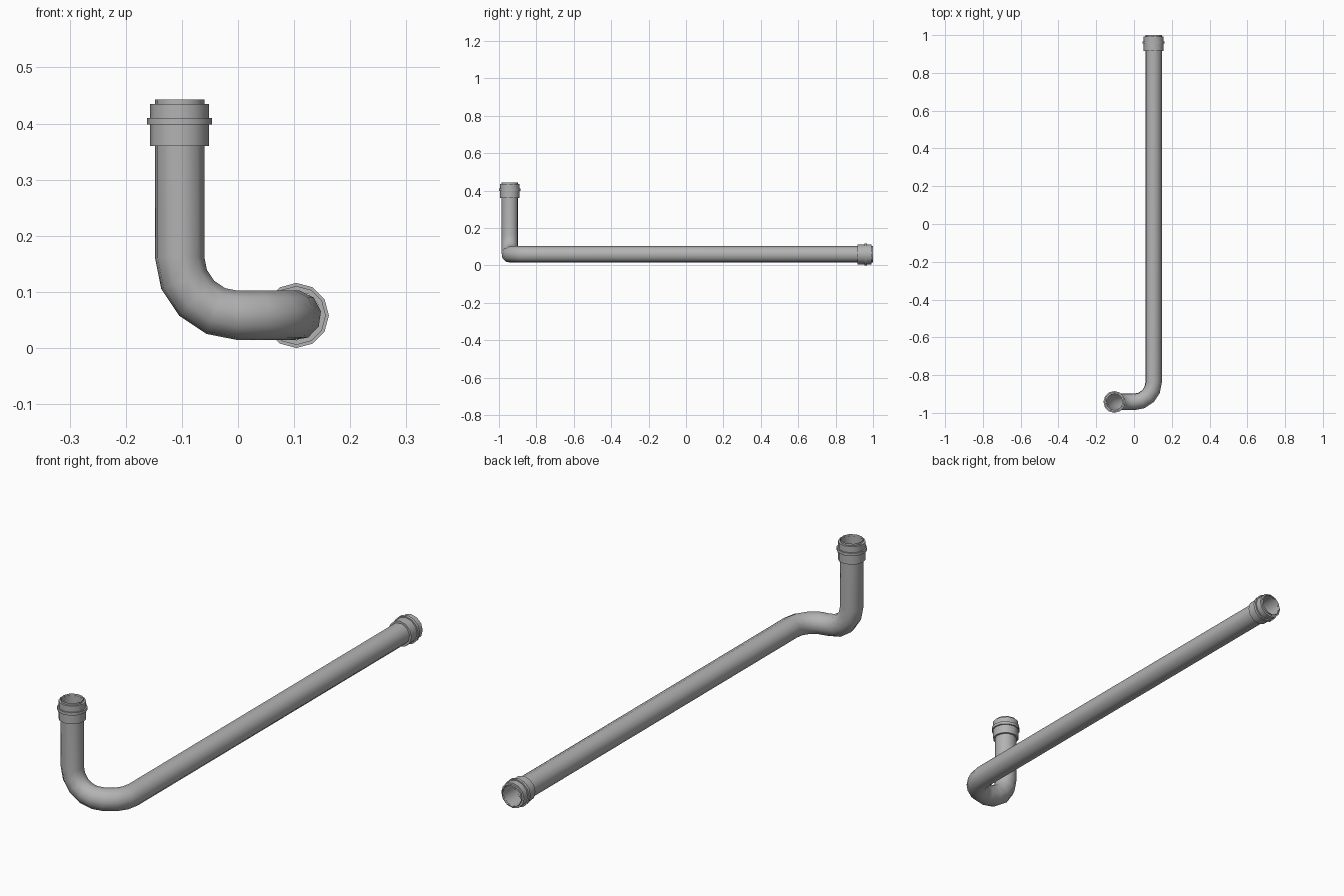
import bpy, bmesh
from math import sin, cos, pi, radians
from mathutils import Vector, Matrix

if "Cube" in bpy.data.objects:
    bpy.data.objects.remove(bpy.data.objects["Cube"], do_unlink=True)

grey = bpy.data.materials.new("plain_grey")
grey.use_nodes = True
grey.diffuse_color = (0.45, 0.45, 0.45, 1)
grey.node_tree.nodes["Principled BSDF"].inputs["Base Color"].default_value = grey.diffuse_color

BEND = 0.104      # centreline bend radius
RADIUS = 0.0445   # pipe radius
AXIS_Z = 0.058    # height of the long run
RISER_Y = -0.942
TOP = 0.443


def finish(name, bm):
    mesh = bpy.data.meshes.new(name)
    bm.to_mesh(mesh)
    bm.free()
    mesh.materials.append(grey)
    obj = bpy.data.objects.new(name, mesh)
    bpy.context.collection.objects.link(obj)
    bpy.ops.object.select_all(action="DESELECT")
    obj.select_set(True)
    bpy.context.view_layer.objects.active = obj
    bpy.ops.object.shade_smooth_by_angle(angle=radians(40))
    return obj


def bridge(bm, a, b):
    for i in range(len(a)):
        j = (i + 1) % len(a)
        bm.faces.new((a[i], a[j], b[j], b[i]))


def bend(centre, start, end, steps=4):
    """Quarter turn: start and end are the travel directions."""
    for i in range(steps + 1):
        t = pi / 2 * i / steps
        yield centre - end * cos(t) * BEND + start * sin(t) * BEND, start * cos(t) + end * sin(t)


# Pipe: down the riser, round two quarter bends and along the long run
X, Y, Z = Vector((1, 0, 0)), Vector((0, 1, 0)), Vector((0, 0, 1))
path = [(Vector((-BEND, RISER_Y, TOP)), -Z)]
path += bend(Vector((0, RISER_Y, AXIS_Z + BEND)), -Z, X)
path += list(bend(Vector((0, RISER_Y + BEND, AXIS_Z)), X, Y))[1:]
path.append((Vector((BEND, 1, AXIS_Z)), Y))

SIDES = 10
bm = bmesh.new()
side, previous, last = X.copy(), None, -Z
for point, direction in path:
    side = last.rotation_difference(direction) @ side
    other = direction.cross(side)
    ring = []
    for i in range(SIDES):
        a = 2 * pi * i / SIDES + radians(8)
        ring.append(bm.verts.new(point + (side * cos(a) + other * sin(a)) * RADIUS))
    if previous:
        bridge(bm, previous, ring)
    previous, last = ring, direction
bmesh.ops.recalc_face_normals(bm, faces=bm.faces)
# make the open tube face outward
bm.faces.ensure_lookup_table()
first = bm.faces[0]
if first.normal.dot(first.calc_center_median() - Vector((-BEND, RISER_Y, 0.3))) < 0:
    bmesh.ops.reverse_faces(bm, faces=bm.faces)
finish("pipe", bm)


def sleeve(name, matrix, outer, low, high, inner=RADIUS - 0.001, sides=12):
    """Hollow ring along local z, measured back from the pipe mouth."""
    bm = bmesh.new()
    rings = []
    for r, h in ((inner, low), (outer, low), (outer, high), (inner, high)):
        rings.append([bm.verts.new((r * cos(2 * pi * i / sides), r * sin(2 * pi * i / sides), h))
                      for i in range(sides)])
    for a, b in zip(rings, rings[1:]):
        bridge(bm, a, b)
    bmesh.ops.transform(bm, matrix=matrix, verts=bm.verts)
    bmesh.ops.recalc_face_normals(bm, faces=bm.faces)
    finish(name, bm)


# Collar and raised band at each mouth
mouths = {
    "riser": Matrix.Translation((-BEND, RISER_Y, TOP)),
    "long_run": Matrix.Translation((BEND, 1, AXIS_Z)) @ Matrix.Rotation(-pi / 2, 4, "X"),
}
for label, matrix in mouths.items():
    sleeve(label + "_collar", matrix, 0.0525, -0.083, -0.008)
    sleeve(label + "_band", matrix, 0.058, -0.045, -0.033, inner=0.05)
